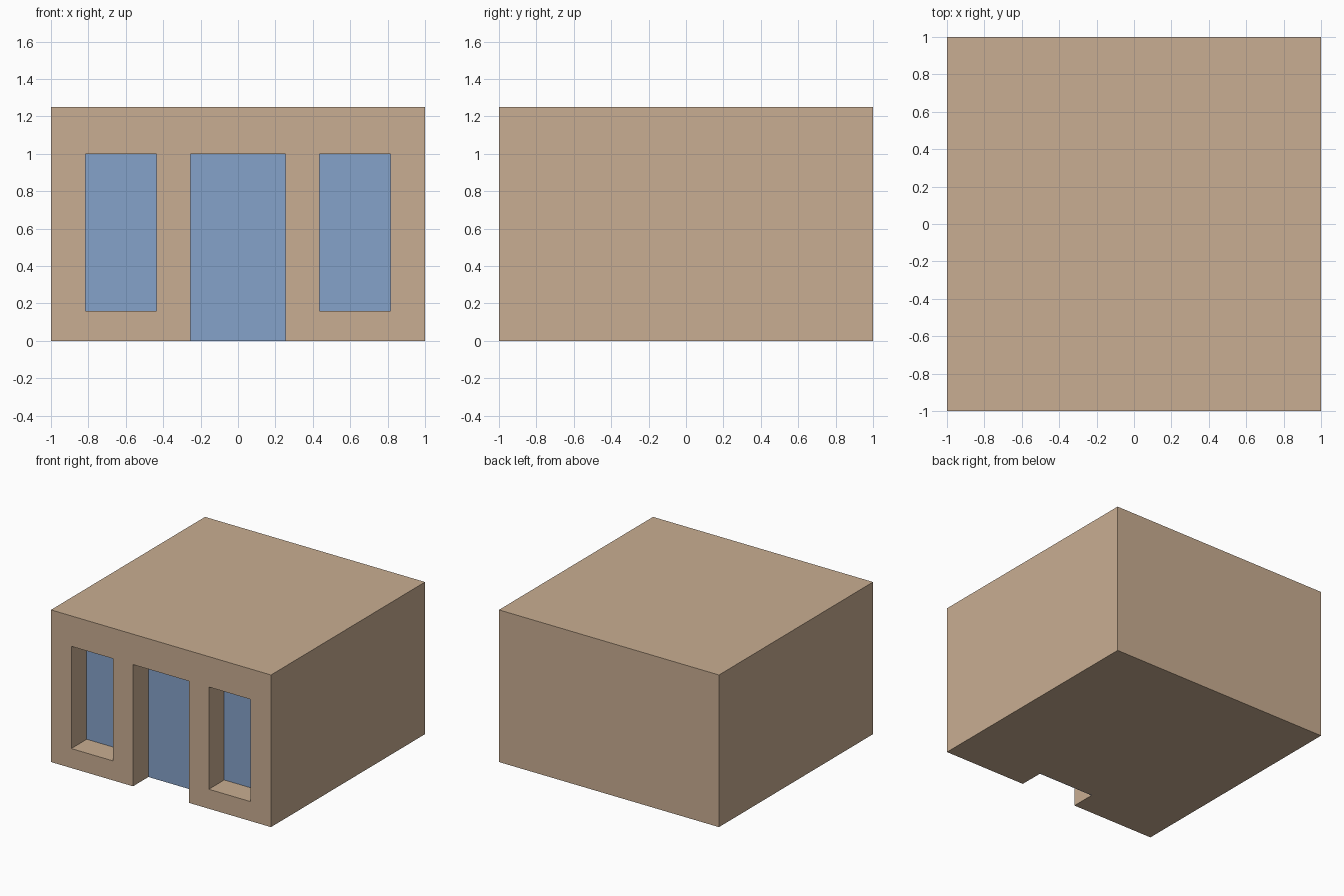
import bpy

cube = bpy.data.objects.get("Cube")
if cube:
    bpy.data.objects.remove(cube, do_unlink=True)

HEIGHT = 1.25
FRONT = -1.0
RECESS = 0.2      # depth of the openings
PANE = 0.006      # thickness of the door and window plates
TOP = 1.0         # shared head height of the openings


def material(name, color):
    mat = bpy.data.materials.new(name)
    mat.use_nodes = True
    mat.diffuse_color = (*color, 1)
    mat.node_tree.nodes["Principled BSDF"].inputs["Base Color"].default_value = (*color, 1)
    return mat


def box(name, low, high, mat=None):
    """Axis-aligned box between two corners."""
    bpy.ops.mesh.primitive_cube_add(size=1)
    obj = bpy.context.object
    obj.name = name
    for v in obj.data.vertices:
        v.co = [h if c > 0 else l for c, l, h in zip(v.co, low, high)]
    if mat:
        obj.data.materials.append(mat)
    return obj


tan = material("tan plaster", (0.584, 0.423, 0.287))
blue = material("blue glass", (0.235, 0.361, 0.591))

# Main block
walls = box("walls", (-1, FRONT, 0), (1, 1, HEIGHT), tan)

# Openings: name, centre x, half width, sill height
openings = [
    ("door", 0, 0.254, 0),
    ("left_window", 0.625, 0.19, 0.16),
    ("right_window", -0.625, 0.19, 0.16),
]

for name, x, half, sill in openings:
    # Cut the recess; the door cut runs out through the floor
    bottom = sill if sill else -0.1
    back = FRONT + RECESS + PANE
    cutter = box(name + "_cutter", (x - half, FRONT - 0.1, bottom), (x + half, back, TOP))
    cutter.hide_render = True
    cut = walls.modifiers.new(name + "_recess", "BOOLEAN")
    cut.operation = "DIFFERENCE"
    cut.solver = "EXACT"
    cut.object = cutter
    bpy.context.view_layer.objects.active = walls
    bpy.ops.object.modifier_apply(modifier=cut.name)
    bpy.data.objects.remove(cutter, do_unlink=True)

    # Plate closing the back of the recess
    box(name, (x - half, FRONT + RECESS, sill), (x + half, back, TOP), blue)
